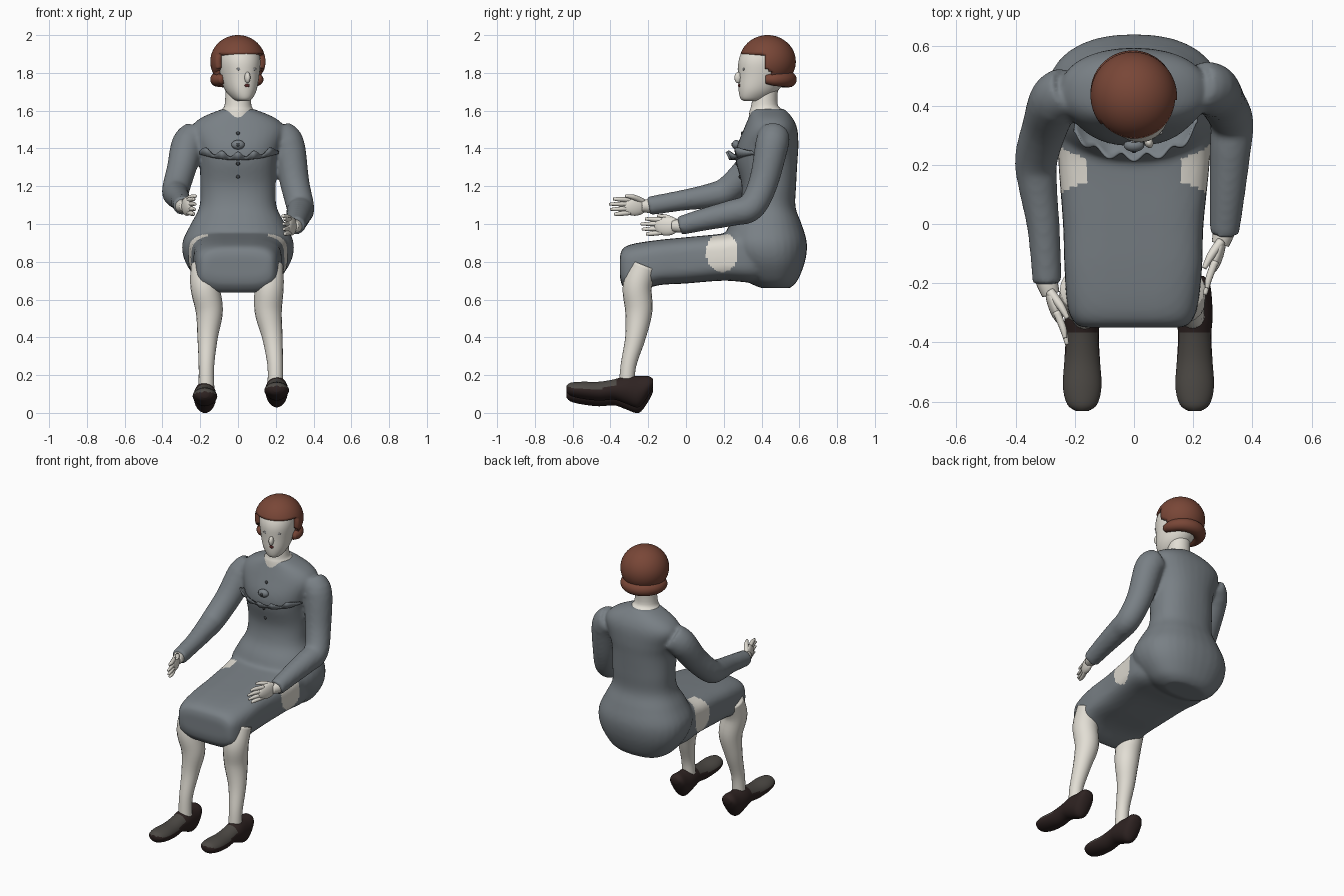
import bpy, bmesh, math
from mathutils import Vector, Matrix

if "Cube" in bpy.data.objects:
    bpy.data.objects.remove(bpy.data.objects["Cube"])

def mat(name, c):
    m = bpy.data.materials.new(name)
    m.diffuse_color = (*c, 1)
    m.use_nodes = True
    m.node_tree.nodes["Principled BSDF"].inputs["Base Color"].default_value = m.diffuse_color
    return m

GREY = mat("dress grey", (0.19, 0.215, 0.235))
SKIN = mat("pale skin", (0.76, 0.73, 0.66))
HAIR = mat("auburn hair", (0.19, 0.062, 0.038))
SHOE = mat("dark brown", (0.028, 0.017, 0.016))
TOE = mat("shoe grey", (0.075, 0.068, 0.06))
LIPS = mat("lip red", (0.11, 0.025, 0.025))
BUTTON = mat("button dark", (0.05, 0.055, 0.06))
EYE = mat("eye grey", (0.4, 0.4, 0.4))

def smooth(rows, k=5):
    """Catmull-Rom through rows of numbers."""
    out = []
    for i in range(len(rows) - 1):
        a, b, c, d = (rows[max(0, min(len(rows) - 1, i + j))] for j in (-1, 0, 1, 2))
        for s in range(k):
            t = s / k
            out.append([q + .5 * t * (r - p + t * (2*p - 5*q + 4*r - s3 + t * (3*(q - r) + s3 - p)))
                        for p, q, r, s3 in zip(a, b, c, d)])
    return out + [list(rows[-1])]

def skin_rings(bm, rings):
    vs = [[bm.verts.new(p) for p in r] for r in rings]
    n = len(vs[0])
    for a, b in zip(vs, vs[1:]):
        for i in range(n):
            bm.faces.new((a[i], a[(i+1) % n], b[(i+1) % n], b[i]))
    bm.faces.new(vs[0])
    bm.faces.new(vs[-1])

def loft(bm, axis, rows, n=2.0, sides=32):
    """rows: position along axis, x0, x1, then low/high of the other axis."""
    rings = []
    for p, x0, x1, b0, b1 in smooth(rows):
        ring = []
        for i in range(sides):
            a = 2 * math.pi * i / sides
            c, s = math.cos(a), math.sin(a)
            x = (x0+x1)/2 + (x1-x0)/2 * math.copysign(abs(c)**(2/n), c)
            b = (b0+b1)/2 + (b1-b0)/2 * math.copysign(abs(s)**(2/n), s)
            ring.append((x, b, p) if axis == 'z' else (x, p, b))
        rings.append(ring)
    skin_rings(bm, rings)

def tube(bm, pts, sides=20, ref=(1, 0, 0)):
    """pts: x, y, z, radius."""
    P = smooth(pts)
    rings = []
    for i, p in enumerate(P):
        t = (Vector(P[min(i+1, len(P)-1)][:3]) - Vector(P[max(i-1, 0)][:3])).normalized()
        u = t.cross(Vector(ref)).normalized()
        v = t.cross(u)
        rings.append([Vector(p[:3]) + p[3] * (u*math.cos(a) + v*math.sin(a))
                      for a in (2*math.pi*j/sides for j in range(sides))])
    skin_rings(bm, rings)

def ball(bm, c, r, rot=Matrix.Identity(4), seg=20):
    bmesh.ops.create_uvsphere(bm, u_segments=seg, v_segments=seg*2//3, radius=1,
                              matrix=Matrix.Translation(c) @ rot @ Matrix.Diagonal((*r, 1)))

def finish(name, bm, *mats, rule=None, turn=None):
    bmesh.ops.recalc_face_normals(bm, faces=bm.faces)
    if turn:
        bm.transform(turn)
    me = bpy.data.meshes.new(name)
    bm.to_mesh(me)
    bm.free()
    for m in mats:
        me.materials.append(m)
    if rule:
        for p in me.polygons:
            p.material_index = rule(p)
    me.shade_smooth()
    ob = bpy.data.objects.new(name, me)
    bpy.context.collection.objects.link(ob)
    return ob

# dress: torso, skirt and sleeves fused by a voxel remesh
bm = bmesh.new()
loft(bm, 'z', [(.66, -.14, .14, .40, .55), (.70, -.21, .21, .32, .59), (.80, -.28, .28, .24, .63),
               (.90, -.295, .295, .20, .64), (1.0, -.25, .25, .23, .612), (1.09, -.205, .205, .28, .58),
               (1.2, -.20, .20, .295, .583), (1.33, -.205, .205, .265, .59), (1.41, -.225, .225, .27, .595),
               (1.5, -.25, .25, .305, .59), (1.56, -.20, .20, .33, .565), (1.61, -.08, .08, .35, .52)], 2.3)
loft(bm, 'y', [(-.35, -.17, .16, .72, .83), (-.335, -.20, .19, .67, .87), (-.28, -.225, .215, .635, .895),
               (-.15, -.235, .23, .675, .915), (.0, -.24, .235, .685, .93), (.2, -.255, .255, .70, .95),
               (.35, -.26, .26, .69, .98), (.5, -.2, .2, .70, .95)], 3.6)
ARM_L = [(-.22, .45, 1.465, .085), (-.265, .42, 1.42, .088), (-.30, .33, 1.29, .078), (-.33, .22, 1.18, .073),
         (-.325, .13, 1.15, .066), (-.305, -.02, 1.125, .055), (-.293, -.20, 1.095, .05)]
ARM_R = [(.22, .465, 1.465, .085), (.265, .455, 1.42, .088), (.30, .41, 1.22, .078), (.33, .345, 1.09, .074),
         (.325, .25, 1.06, .07), (.315, .1, 1.025, .06), (.305, -.035, .99, .05)]
for arm in (ARM_L, ARM_R):
    tube(bm, arm)
    ball(bm, arm[1][:3], (.085, .09, .09))
raw = finish("dress source", bm)
md = raw.modifiers.new("fuse", 'REMESH')
md.mode, md.voxel_size = 'VOXEL', .011
md = raw.modifiers.new("soften", 'SMOOTH')
md.factor, md.iterations = .5, 8
me = bpy.data.meshes.new_from_object(raw.evaluated_get(bpy.context.evaluated_depsgraph_get()))
bpy.data.objects.remove(raw)
me.name = "dress"
me.materials.clear()
me.materials.append(GREY)
me.materials.append(SKIN)
for p in me.polygons:   # bare patches on the outer thighs
    x, y, z = p.center
    p.material_index = int(abs(x) > .16 and ((y-.19)/.085)**2 + ((z-.85)/.105)**2 < 1 and z < .97)
me.shade_smooth()
dress = bpy.data.objects.new("dress", me)
bpy.context.collection.objects.link(dress)

def front(x, z):
    """Front surface of the dress."""
    hit, loc, _, _ = dress.ray_cast((x, -1, z), (0, 1, 0))
    return loc.y if hit else .3

# frill across the bust
bm = bmesh.new()
prev = None
for i in range(61):
    x = -.20 + .41 * i / 60
    w = math.cos(x * 75)
    y = front(x, 1.37)
    sag = .03 * (1 - (x / .2)**2)
    row = [bm.verts.new(v) for v in ((x, y + .015, 1.375 - sag), (x, y - .022 - .008*w, 1.375 - sag),
                                     (x, y - .035 - .012*w, 1.40 - sag + .014*w))]
    if prev:
        for j in (0, 1):
            bm.faces.new((prev[j], prev[j+1], row[j+1], row[j]))
    prev = row
frill = finish("frill", bm, GREY)
frill.modifiers.new("cloth", 'SOLIDIFY').thickness = .008

# knot and buttons
bm = bmesh.new()
ball(bm, (0, front(0, 1.42) - .008, 1.42), (.035, .022, .025))
finish("chest knot", bm, GREY)
bm = bmesh.new()
for z in (1.48, 1.42, 1.32, 1.25):
    ball(bm, (0, front(0, z) - (.027 if z == 1.42 else 0), z), (.01, .007, .01), seg=12)
finish("buttons", bm, BUTTON)

# neck
bm = bmesh.new()
loft(bm, 'z', [(1.55, -.10, .10, .33, .52), (1.60, -.088, .086, .337, .515), (1.635, -.07, .07, .347, .485),
               (1.75, -.065, .065, .36, .49)])
finish("neck", bm, SKIN)

# head, turned a little to one side
turn = Matrix.Translation((0, .43, 0)) @ Matrix.Rotation(math.radians(18), 4, 'Z') @ Matrix.Translation((0, -.43, 0))
bm = bmesh.new()
loft(bm, 'z', [(1.65, -.025, .025, .305, .38), (1.665, -.05, .05, .283, .43), (1.71, -.08, .08, .274, .49),
               (1.78, -.1, .1, .274, .54), (1.86, -.11, .11, .275, .55), (1.92, -.1, .1, .30, .54),
               (1.96, -.07, .07, .35, .50)], 2.1)
ball(bm, (0, .268, 1.775), (.015, .02, .03))
finish("head", bm, SKIN, turn=turn)
bm = bmesh.new()
ball(bm, (0, .274, 1.733), (.014, .005, .009), seg=12)
finish("lips", bm, LIPS, turn=turn)
bm = bmesh.new()
for s in (-1, 1):
    ball(bm, (s*.04, .285, 1.82), (.016, .005, .007), seg=12)
finish("eyes", bm, EYE, turn=turn)

# hair cap with face opening, and rolled hem
bm = bmesh.new()
ball(bm, (0, .432, 1.86), (.146, .15, .14), seg=48)
bmesh.ops.delete(bm, geom=[v for v in bm.verts if v.co.z < 1.895
                           and v.co.y < .365 + max(0, 1.83 - v.co.z)], context='VERTS')
cap = finish("hair cap", bm, HAIR, turn=turn)
md = cap.modifiers.new("thickness", 'SOLIDIFY')
md.thickness, md.offset = .04, -1
bm = bmesh.new()
arc = [math.radians(a) for a in range(-25, 206, 23)]
tube(bm, [(.108*math.cos(a), .435 + .11*math.sin(a), 1.765, .022 + .02*math.sin(math.pi*i/(len(arc)-1))**.5)
          for i, a in enumerate(arc)], ref=(0, 0, 1))
finish("hair roll", bm, HAIR, turn=turn)

# hands
def hand(name, wrist, tip, side):
    w, t = Vector(wrist), Vector(tip)
    d = (t - w).normalized()
    up = Vector((0, 0, 1))
    inward = Vector((-side, 0, 0))
    at = lambda l, h, k=0: tuple(w + d*l + up*h + inward*k)
    bm = bmesh.new()
    tube(bm, [(*at(-.04, 0), .036), (*at(.0, 0), .036), (*at(.04, 0), .03)])
    rot = d.to_track_quat('Y', 'Z').to_matrix().to_4x4()
    ball(bm, at(.075, 0), (.022, .07, .05), rot)
    for h, l in ((.036, .195), (.013, .218), (-.011, .212), (-.034, .19)):
        tube(bm, [(*at(.10, h*.95), .013), (*at(.16, h*1.1, .004), .012), (*at(l, h*1.15), .007)], 10)
    tube(bm, [(*at(.03, .025), .016), (*at(.08, .048, .02), .014), (*at(.125, .056, .03), .008)], 10)
    finish(name, bm, SKIN)

hand("left_hand", (-.293, -.20, 1.095), (-.225, -.41, 1.09), -1)
hand("right_hand", (.303, -.03, .99), (.24, -.24, .985), 1)

# legs and shoes
for name, s, knee, calf, ankle, lift in (("left", -1, -.175, -.152, -.167, 0), ("right", 1, .165, .16, .197, .03)):
    bm = bmesh.new()
    tube(bm, [(knee, -.22, .78, .075), (knee, -.258, .67, .077), (calf, -.25, .54, .072),
              (.4*calf + .6*ankle, -.268, .40, .054), (ankle, -.305, .25, .041), (ankle, -.315, .12, .042)])
    finish(name + "_leg", bm, SKIN)
    bm = bmesh.new()
    x = -.175 if s < 0 else .205
    loft(bm, 'y', [(p, x - h, x + h, a + lift, b + lift) for p, h, a, b in (
        (-.175, .03, .11, .15), (-.20, .05, .06, .165), (-.25, .058, .0, .165), (-.32, .06, .02, .165),
        (-.38, .056, .04, .148), (-.46, .06, .035, .135), (-.55, .065, .045, .135), (-.61, .05, .06, .13),
        (-.632, .02, .08, .115))], 1.9)
    finish(name + "_shoe", bm, SHOE, TOE, rule=lambda p: int(p.normal.z > .35 and p.center.y < -.37))
